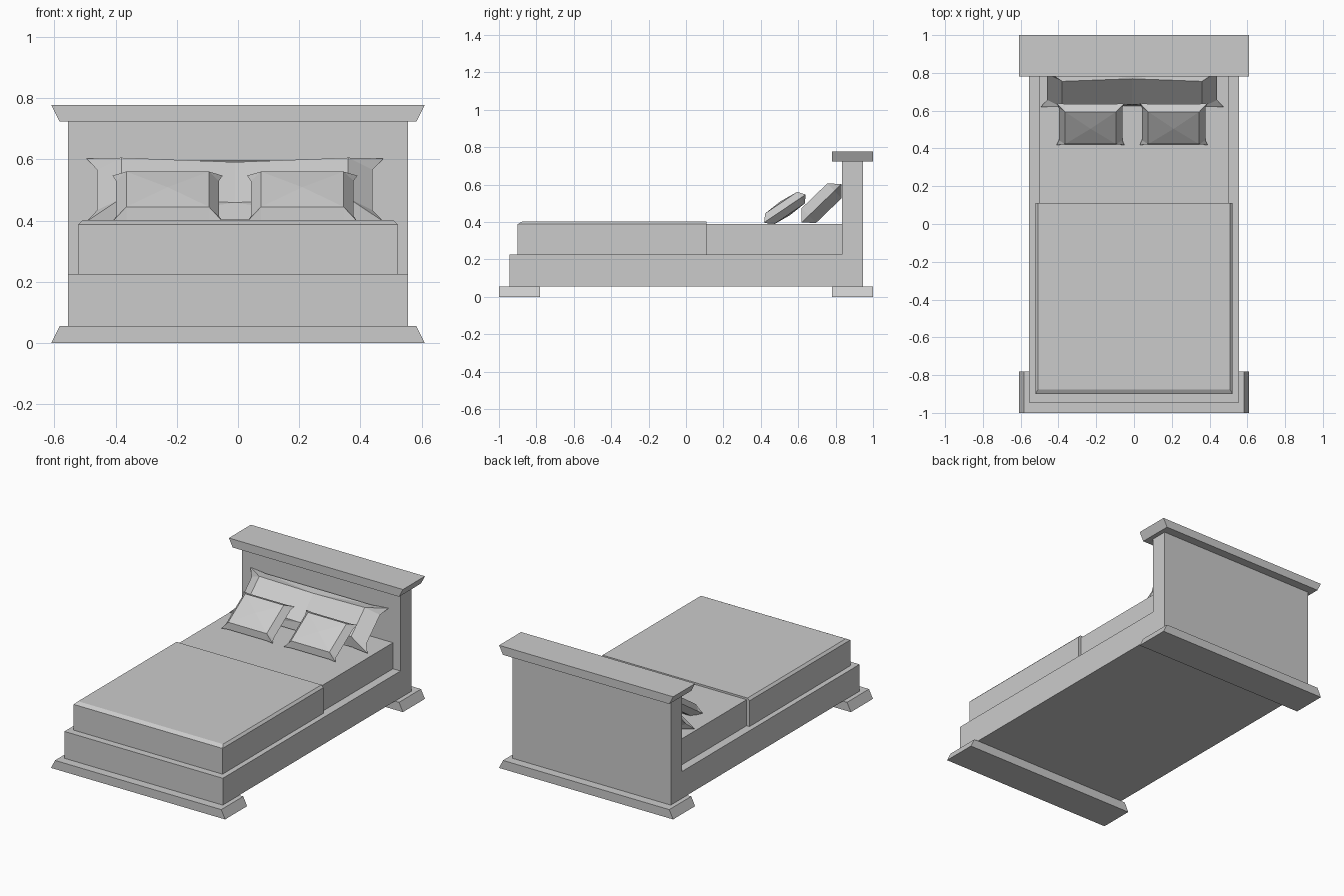
import bpy
from math import sin, cos, radians

if "Cube" in bpy.data.objects:
    bpy.data.objects.remove(bpy.data.objects["Cube"])


def make(name, verts, faces):
    mesh = bpy.data.meshes.new(name)
    mesh.from_pydata(verts, [], faces)
    mesh.update()
    obj = bpy.data.objects.new(name, mesh)
    bpy.context.collection.objects.link(obj)
    return obj


def prism(name, a, b):
    """Solid between two matching rings of points."""
    n = len(a)
    sides = [(i, (i + 1) % n, n + (i + 1) % n, n + i) for i in range(n)]
    return make(name, a + b, [tuple(reversed(range(n)))] + sides + [tuple(range(n, 2 * n))])


def rect(x, y0, y1, z):
    return [(-x, y0, z), (x, y0, z), (x, y1, z), (-x, y1, z)]


def cushion(name, centre, half_u, half_v, in_u, in_v, thick, bulge, pinch_u, pinch_v, tilt):
    """Leaning pillow: 5x5 grid on each face, flat seam, flared corners."""
    c, s = cos(radians(tilt)), sin(radians(tilt))
    us, vs = [-half_u, -in_u, 0, in_u, half_u], [-half_v, -in_v, 0, in_v, half_v]
    verts, faces, index = [], [], {}
    for side in (1, -1):
        for j in range(5):
            for i in range(5):
                border = i in (0, 4) or j in (0, 4)
                if border and side == -1:
                    index[side, i, j] = index[1, i, j]
                    continue
                u, v, w = us[i], vs[j], 0
                if border:
                    if i in (0, 4) and j not in (0, 4):
                        u -= pinch_u * (1 if u > 0 else -1)
                    if j in (0, 4) and i not in (0, 4):
                        v -= pinch_v * (1 if v > 0 else -1)
                else:
                    w = side * (thick + (bulge if i == 2 and (j == 2 or bulge < 0) else 0))
                index[side, i, j] = len(verts)
                verts.append((centre[0] + u,
                              centre[1] + v * c - w * s,
                              centre[2] + v * s + w * c))
        for j in range(4):
            for i in range(4):
                q = [index[side, i, j], index[side, i + 1, j],
                     index[side, i + 1, j + 1], index[side, i, j + 1]]
                if side == -1:
                    q.reverse()
                # split so that diagonals run towards the centre
                if (i < 2) == (j < 2):
                    tris = [(q[0], q[1], q[2]), (q[0], q[2], q[3])]
                    if side == -1:
                        tris = [(q[1], q[2], q[3]), (q[1], q[3], q[0])]
                else:
                    tris = [(q[1], q[2], q[3]), (q[1], q[3], q[0])]
                    if side == -1:
                        tris = [(q[0], q[1], q[2]), (q[0], q[2], q[3])]
                faces += tris
    return make(name, verts, faces)


# Plinths at both ends and the headboard cap, with splayed ends
for label, y in (("front", -1.0), ("back", 0.78)):
    prism(label + "_plinth", rect(0.61, y, y + 0.22, 0), rect(0.583, y, y + 0.22, 0.055))
prism("headboard_cap", rect(0.583, 0.78, 1.0, 0.724), rect(0.61, 0.78, 1.0, 0.777))

# Frame and headboard as one L-shaped side profile
profile = [(-0.945, 0.055), (0.945, 0.055), (0.945, 0.724),
           (0.835, 0.724), (0.835, 0.225), (-0.945, 0.225)]
prism("frame_headboard", [(0.555, y, z) for y, z in reversed(profile)],
      [(-0.555, y, z) for y, z in reversed(profile)]).data.flip_normals()

# Mattress
prism("mattress", rect(0.502, -0.88, 0.835, 0.225), rect(0.502, -0.88, 0.835, 0.39))

# Blanket with chamfered top edges
prism("blanket_sides", rect(0.522, -0.9, 0.11, 0.225), rect(0.522, -0.9, 0.11, 0.388))
prism("blanket_top", rect(0.522, -0.9, 0.11, 0.388), rect(0.508, -0.875, 0.11, 0.402))

# Long bolster and two small pillows
cushion("bolster", (-0.01, 0.725, 0.5), 0.485, 0.148, 0.37, 0.095, 0.055, -0.02, 0.035, 0.01, 44)
for label, x in (("left", -0.23), ("right", 0.21)):
    cushion(label + "_pillow", (x, 0.529, 0.472), 0.18, 0.134, 0.135, 0.103,
            0.037, 0.008, 0.012, 0.005, 34)

# Consistent outward normals on every part
import bmesh
for obj in bpy.context.collection.objects:
    bm = bmesh.new()
    bm.from_mesh(obj.data)
    bmesh.ops.recalc_face_normals(bm, faces=bm.faces)
    bm.to_mesh(obj.data)
    bm.free()
